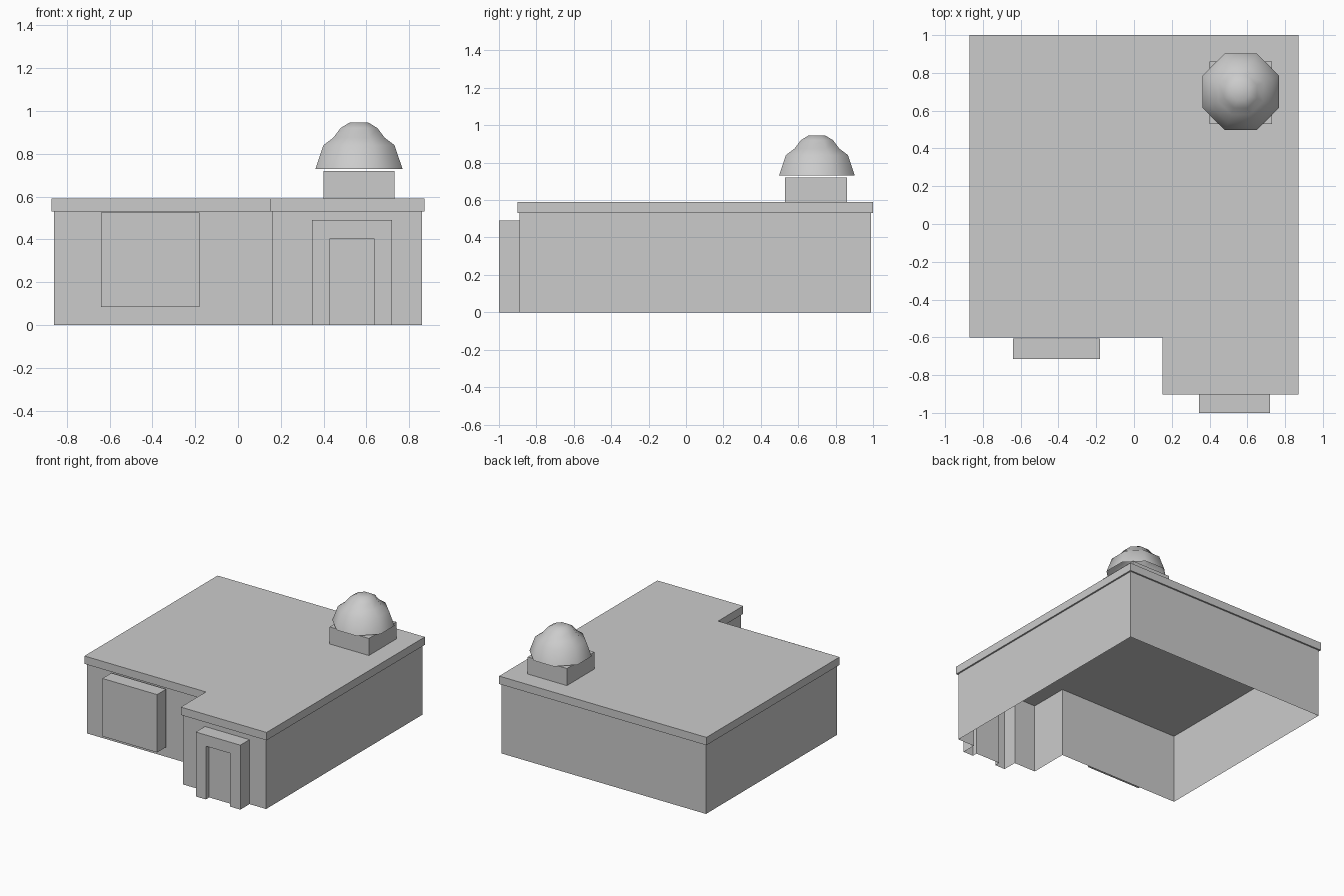
import bpy, bmesh, math

if "Cube" in bpy.data.objects:
    bpy.data.objects.remove(bpy.data.objects["Cube"])


def finish(name, bm):
    bmesh.ops.recalc_face_normals(bm, faces=bm.faces)
    mesh = bpy.data.meshes.new(name)
    bm.to_mesh(mesh)
    bm.free()
    ob = bpy.data.objects.new(name, mesh)
    bpy.context.collection.objects.link(ob)
    return ob


def prism(name, outline, z0, z1):
    """Extrude a flat outline upwards from z0 to z1."""
    bm = bmesh.new()
    base = bm.faces.new([bm.verts.new((x, y, z0)) for x, y in outline])
    new = bmesh.ops.extrude_face_region(bm, geom=[base], use_keep_orig=True)["geom"]
    top = [v for v in new if isinstance(v, bmesh.types.BMVert)]
    bmesh.ops.translate(bm, vec=(0, 0, z1 - z0), verts=top)
    return finish(name, bm)


def box(name, x0, x1, y0, y1, z0, z1):
    return prism(name, [(x0, y0), (x1, y0), (x1, y1), (x0, y1)], z0, z1)


def l_outline(inset):
    """L-shaped plan, pulled in on every side by the inset."""
    i = inset
    return [(-0.872 + i, -0.6 + i), (0.15 + i, -0.6 + i), (0.15 + i, -0.902 + i),
            (0.872 - i, -0.902 + i), (0.872 - i, 1 - i), (-0.872 + i, 1 - i)]


def boolean(target, tool, operation):
    mod = target.modifiers.new(operation, 'BOOLEAN')
    mod.operation, mod.object, mod.solver = operation, tool, 'EXACT'
    bpy.context.view_layer.objects.active = target
    bpy.ops.object.modifier_apply(modifier=mod.name)
    bpy.data.objects.remove(tool, do_unlink=True)


# Walls with the projecting door surround and recessed door
ROOF_Z = 0.53
walls = prism("walls", l_outline(0.012), 0, ROOF_Z)
boolean(walls, box("door_surround", 0.345, 0.72, -1, -0.8, 0, 0.49), 'UNION')
boolean(walls, box("door_recess", 0.43, 0.635, -1.1, -0.96, -0.1, 0.405), 'DIFFERENCE')

# Walls are a thin shell: open underneath, and closed on top by the roof slab
bm = bmesh.new()
bm.from_mesh(walls.data)
caps = [f for f in bm.faces
        if all(abs(v.co.z) < 1e-4 for v in f.verts)
        or all(abs(v.co.z - ROOF_Z) < 1e-4 for v in f.verts)]
bmesh.ops.delete(bm, geom=caps, context='FACES')
bm.to_mesh(walls.data)
bm.free()

# Overhanging roof slab
prism("roof", l_outline(0), ROOF_Z, 0.59)

# Raised window panel on the front
box("window_panel", -0.64, -0.18, -0.715, -0.607, 0.085, 0.525)

# Square pedestal for the dome
box("dome_pedestal", 0.40, 0.73, 0.53, 0.86, 0.59, 0.72)

# Eight-sided stepped dome, open underneath (apothem, height)
profile = [(0.203, 0.73), (0.166, 0.84), (0.12, 0.875), (0.086, 0.92), (0.045, 0.945)]
bm = bmesh.new()
rings = []
for apothem, z in profile:
    r = apothem / math.cos(math.pi / 8)
    angles = [math.pi / 8 + k * math.pi / 4 for k in range(8)]
    rings.append([bm.verts.new((0.565 + r * math.cos(a), 0.70 + r * math.sin(a), z))
                  for a in angles])
for low, high in zip(rings, rings[1:]):
    for k in range(8):
        n = (k + 1) % 8
        bm.faces.new((low[k], low[n], high[n], high[k]))
bm.faces.new(rings[-1])
for f in bm.faces:
    f.smooth = True
finish("dome", bm)
